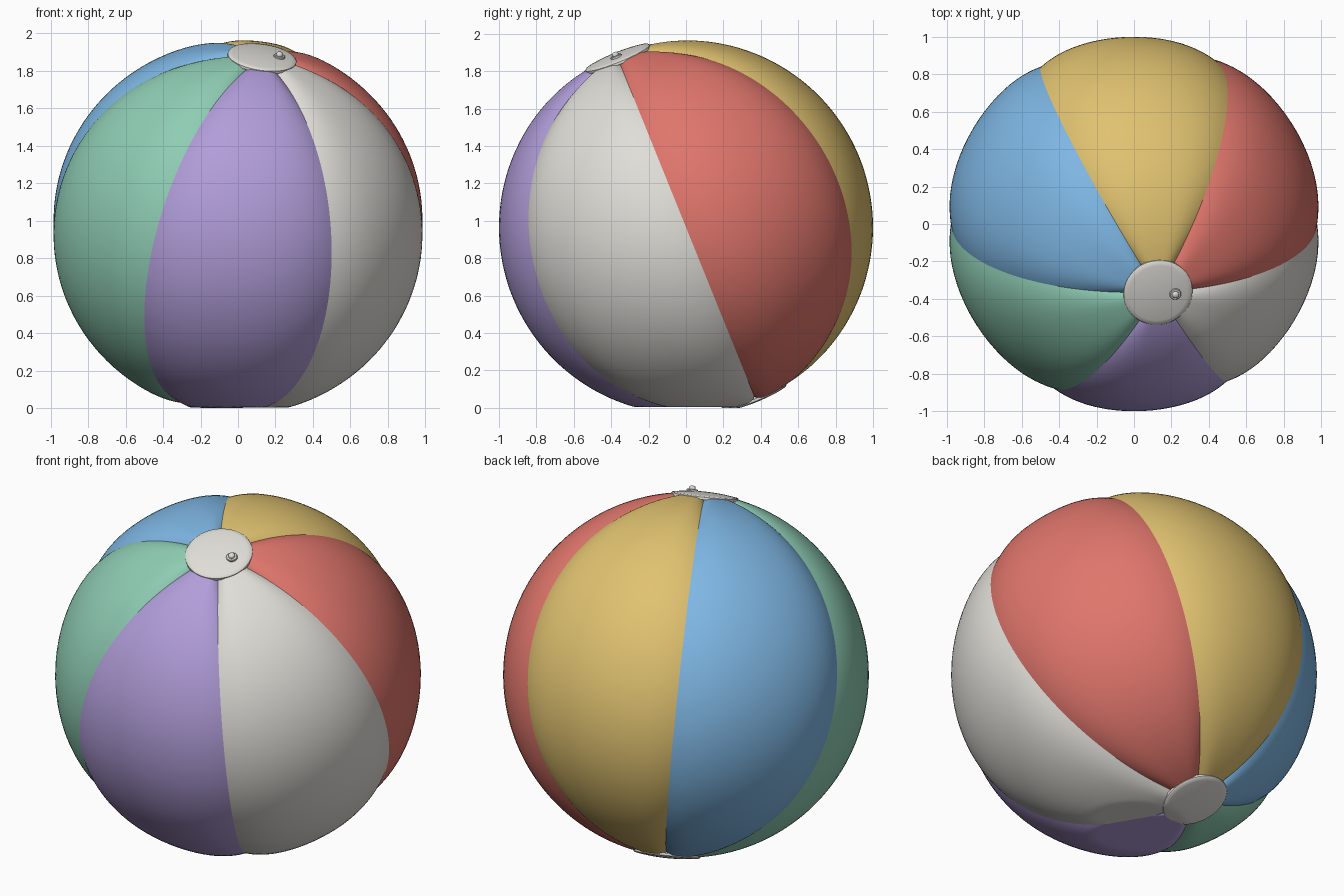
import bpy, math
from mathutils import Matrix, Vector

if "Cube" in bpy.data.objects:
    bpy.data.objects.remove(bpy.data.objects["Cube"])

CENTER_Z = 0.965
TILT = (Matrix.Translation((0, 0, CENTER_Z))
        @ Matrix.Rotation(math.radians(22), 4, 'X')
        @ Matrix.Rotation(math.radians(7.5), 4, 'Y'))


def material(name, rgb):
    lin = [((c / 255 + 0.055) / 1.055) ** 2.4 for c in rgb]
    m = bpy.data.materials.new(name)
    m.diffuse_color = (*lin, 1)
    m.use_nodes = True
    m.node_tree.nodes["Principled BSDF"].inputs["Base Color"].default_value = m.diffuse_color
    return m


def place(p, floor=0.0):
    """Tilt a ball-space point and press it flat against the ground."""
    q = TILT @ Vector(p)
    q.z = max(q.z, floor)
    return q


def build(name, verts, faces, mat, sharp=40):
    mesh = bpy.data.meshes.new(name)
    mesh.from_pydata(verts, [], faces)
    mesh.materials.append(mat)
    obj = bpy.data.objects.new(name, mesh)
    bpy.context.collection.objects.link(obj)
    bpy.ops.object.select_all(action='DESELECT')
    obj.select_set(True)
    bpy.context.view_layer.objects.active = obj
    bpy.ops.object.shade_smooth_by_angle(angle=math.radians(sharp))
    return obj


def lathe(name, profile, mat, offset=(0, 0), flip=1, n=48):
    """Spin (radius, height) points, starting on the axis, about the ball axis."""
    verts = [place((offset[0], offset[1], flip * profile[0][1]))]
    for r, h in profile[1:]:
        for i in range(n):
            a = math.tau * i / n
            verts.append(place((offset[0] + r * math.cos(a),
                                offset[1] + r * math.sin(a), flip * h)))
    faces = [(0, 1 + i, 1 + (i + 1) % n) for i in range(n)]
    for k in range(len(profile) - 2):
        b = 1 + k * n
        for i in range(n):
            j = (i + 1) % n
            faces.append((b + i, b + n + i, b + n + j, b + j))
    if flip < 0:
        faces = [f[::-1] for f in faces]
    return build(name, verts, faces, mat)


white = material("warm white", (224, 222, 216))
panels = [("red", material("coral red", (224, 118, 108))),
          ("yellow", material("sand yellow", (224, 194, 112))),
          ("blue", material("sky blue", (126, 182, 227))),
          ("green", material("mint green", (143, 205, 180))),
          ("purple", material("lilac purple", (177, 157, 217))),
          ("white", white)]

# Six inflated panels, each dipping into the seams at its sides
NU, NV = 24, 72
POLE = 0.12
for k, (colour, mat) in enumerate(panels):
    verts, faces = [], []
    for j in range(NV + 1):
        phi = POLE + (math.pi - 2 * POLE) * j / NV
        for i in range(NU + 1):
            u = 0.5 - 0.5 * math.cos(math.pi * i / NU)
            u = 0.5 * u + 0.5 * i / NU
            theta = math.radians(60) * (k + u)
            r = 1 - 0.024 * (1 - math.sin(math.pi * u)) ** 2.5
            verts.append(place((r * math.sin(phi) * math.cos(theta),
                                r * math.sin(phi) * math.sin(theta),
                                r * math.cos(phi)), 0.003))
    w = NU + 1
    for j in range(NV):
        for i in range(NU):
            a = j * w + i
            faces.append((a, a + w, a + w + 1, a + 1))
    build(colour + "_panel", verts, faces, mat, 60)

# Round end caps covering the panel tips
dome = [(0, 1.008)]
for s in range(1, 9):
    r = 0.18 * s / 8
    dome.append((r, math.sqrt(1.008 ** 2 - r * r)))
dome += [(0.185, 0.986), (0.185, 0.972)]
lathe("top_cap", dome, white)
lathe("bottom_cap", dome, white, flip=-1)

# Inflation valve: flange, stem and rounded plug
valve = [(0, 1.032), (0.010, 1.031), (0.016, 1.027), (0.018, 1.022), (0.018, 1.013),
         (0.028, 1.013), (0.031, 1.010), (0.031, 0.998)]
lathe("valve", valve, white, offset=(0.09, -0.005), n=24)
